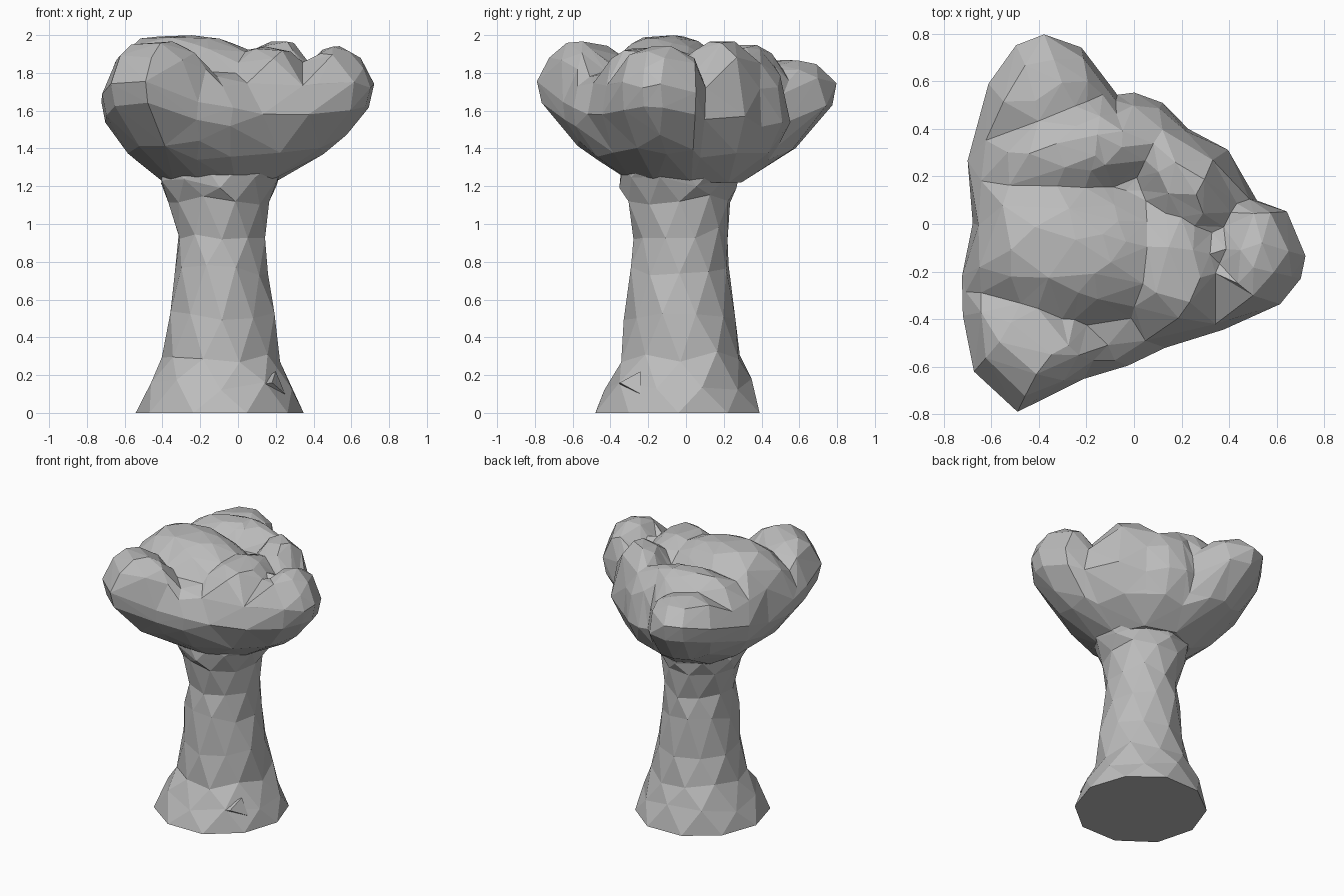
import bpy, bmesh, math, random
from mathutils import Vector

random.seed(4)
cube = bpy.data.objects.get("Cube")
if cube:
    bpy.data.objects.remove(cube, do_unlink=True)

grey = bpy.data.materials.new("stone_grey")
grey.use_nodes = True
grey.diffuse_color = (0.5, 0.5, 0.5, 1)
grey.node_tree.nodes["Principled BSDF"].inputs["Base Color"].default_value = grey.diffuse_color


def loft(name, rings, target_faces=None):
    """Skin a stack of closed rings, cap both ends, simplify to flat facets."""
    bm = bmesh.new()
    loops = [[bm.verts.new(p) for p in ring] for ring in rings]
    for low, high in zip(loops, loops[1:]):
        n = len(low)
        for i in range(n):
            j = (i + 1) % n
            bm.faces.new((low[i], low[j], high[j], high[i]))
    bm.faces.new(loops[0][::-1])
    bm.faces.new(loops[-1])
    bmesh.ops.triangulate(bm, faces=[f for f in bm.faces if len(f.verts) == 4])
    bmesh.ops.recalc_face_normals(bm, faces=bm.faces)
    mesh = bpy.data.meshes.new(name)
    bm.to_mesh(mesh)
    mesh.materials.append(grey)
    obj = bpy.data.objects.new(name, mesh)
    bpy.context.collection.objects.link(obj)
    if target_faces:
        mod = obj.modifiers.new("facets", "DECIMATE")
        mod.ratio = target_faces / sum(len(f.verts) - 2 for f in bm.faces)
    bm.free()
    return obj


# Stem: flared rings given as height, x range, y range
stem_profile = [
    (0, -.54, .35, -.49, .41), (.15, -.48, .30, -.42, .35),
    (.3, -.40, .22, -.35, .29), (.52, -.37, .20, -.32, .25),
    (.75, -.34, .16, -.30, .23), (.95, -.32, .15, -.28, .22),
    (1.12, -.37, .17, -.31, .24), (1.22, -.41, .22, -.35, .27),
    (1.32, -.40, .24, -.35, .30)]
SIDES = 10
stem_rings = []
for k, (z, x0, x1, y0, y1) in enumerate(stem_profile):
    ring = []
    for i in range(SIDES):
        a = math.tau * (i + 0.5 * (k % 2)) / SIDES
        r = 1.01 + random.uniform(-.03, .03)
        dz = random.uniform(-.035, .035) if 0 < k < 8 else 0
        ring.append(((x0 + x1) / 2 + (x1 - x0) / 2 * r * math.cos(a),
                     (y0 + y1) / 2 + (y1 - y0) / 2 * r * math.sin(a), z + dz))
    stem_rings.append(ring)
loft("stem", stem_rings)

# Small chip standing out near the foot
tip = Vector((.18, -.35, .16))
chip = [Vector(p) for p in ((.08, -.36, .14), (.25, -.24, .10), (.20, -.24, .22))]
loft("foot_chip", [chip, [tip.lerp(p, .03) for p in chip]])

# Cap outline as seen from above, resampled evenly
outline = [Vector(p) for p in (
    (.72, -.13), (.64, .05), (.52, .10), (.39, .31), (.23, .40), (.12, .51),
    (0, .55), (-.07, .54), (-.22, .74), (-.38, .80), (-.5, .75), (-.61, .59),
    (-.70, .26), (-.68, 0), (-.72, -.2), (-.715, -.4), (-.67, -.62),
    (-.49, -.79), (-.31, -.71), (-.2, -.64), (-.04, -.6), (.14, -.51),
    (.38, -.44), (.62, -.34), (.70, -.23))]
edge = [a.lerp(b, k / 4) for a, b in zip(outline, outline[1:] + outline[:1]) for k in range(4)]
centre = Vector((-.1, 0))

# Rounded lobes on top: centre, height, half widths, turn
lobes = [
    (-.32, -.10, 2.0, .46, .27, -.15), (-.22, .32, 1.95, .45, .18, .25),
    (-.42, .60, 1.88, .36, .28, .5), (-.46, -.57, 1.98, .42, .23, -.45),
    (.57, -.13, 1.96, .20, .32, -.3), (.23, .22, 1.98, .18, .24, .3),
    (.16, -.20, 1.94, .21, .34, .1)]


def top_height(p):
    best = 1.8
    for x, y, top, rx, ry, turn in lobes:
        dx, dy = p.x - x, p.y - y
        u = (dx * math.cos(turn) + dy * math.sin(turn)) / rx
        v = (dy * math.cos(turn) - dx * math.sin(turn)) / ry
        best = max(best, top - .13 * (u * u + v * v) ** 1.3)
    return best


def rim_height(p):
    """The widest level sits higher on the far-reaching lobes."""
    return 1.72 - .55 * (.85 - (p - centre).length)


cap_rings = []
# Underside spreading from the neck to the rim
for t, h in ((0, 0), (.25, .15), (.5, .31), (.72, .51), (.88, .71), (.97, .87), (1, 1)):
    ring = []
    for p in edge:
        neck = centre + (p - centre).normalized() * .29
        q = neck.lerp(p, t)
        ring.append((q.x, q.y, 1.22 + (rim_height(p) - 1.22) * h))
    cap_rings.append(ring)
# Upper side following the lobes
for s in (.99, .97, .94, .9, .84, .76, .68, .6, .52, .44, .36, .28, .2, .12, .05):
    ring = []
    for p in edge:
        q = centre.lerp(p, s)
        rim = rim_height(p)
        z = rim + (top_height(q) - rim) * (1 - s ** 8) ** .55
        ring.append((q.x, q.y, z))
    cap_rings.append(ring)
loft("cap", cap_rings, 380)
